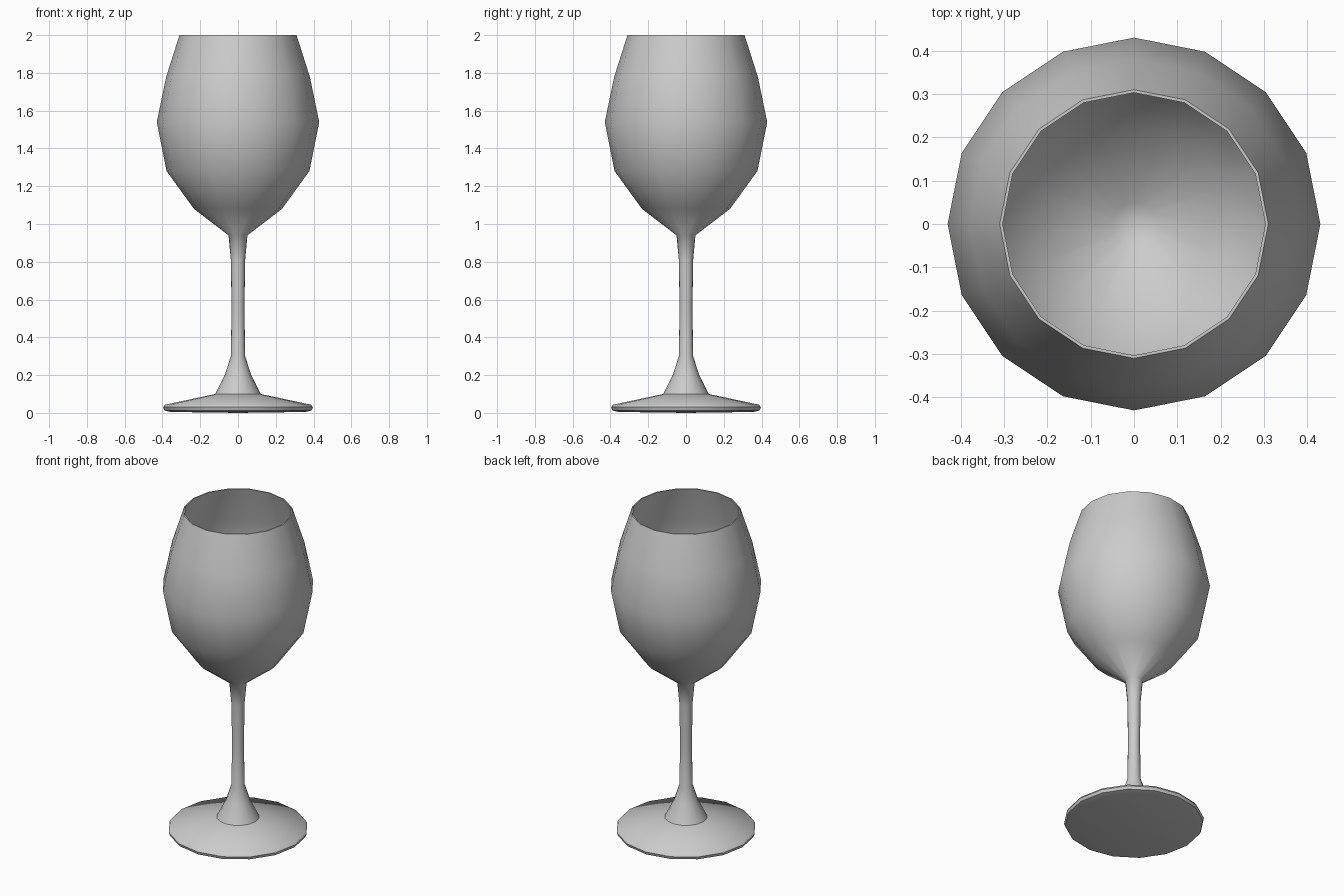
import bpy, bmesh, math

if "Cube" in bpy.data.objects:
    bpy.data.objects.remove(bpy.data.objects["Cube"])

SIDES = 16


def lathe(name, profile):
    """Revolve an (r, z) profile around z; r = 0 points become poles."""
    bm = bmesh.new()
    rings = []
    for r, z in profile:
        if r == 0:
            rings.append([bm.verts.new((0, 0, z))] * SIDES)
        else:
            angles = [2 * math.pi * i / SIDES for i in range(SIDES)]
            rings.append([bm.verts.new((r * math.cos(a), r * math.sin(a), z)) for a in angles])
    for low, high in zip(rings, rings[1:]):
        for i in range(SIDES):
            j = (i + 1) % SIDES
            corners = list(dict.fromkeys((low[i], low[j], high[j], high[i])))
            bm.faces.new(corners)
    bmesh.ops.recalc_face_normals(bm, faces=bm.faces)
    mesh = bpy.data.meshes.new(name)
    bm.to_mesh(mesh)
    bm.free()
    obj = bpy.data.objects.new(name, mesh)
    bpy.context.collection.objects.link(obj)
    bpy.context.view_layer.objects.active = obj
    obj.select_set(True)
    bpy.ops.object.shade_smooth_by_angle(angle=math.radians(50))
    obj.select_set(False)
    return obj


# foot, stem, outer bowl, rim, then down the inside of the bowl
foot = [(0, 0), (0.36, 0.005), (0.39, 0.013), (0.396, 0.03), (0.388, 0.043)]
stem = [(0.12, 0.1), (0.07, 0.2), (0.038, 0.3), (0.034, 0.55), (0.038, 0.81), (0.05, 0.94)]
bowl = [(0.233, 1.08), (0.378, 1.28), (0.43, 1.54), (0.38, 1.78), (0.31, 2.0)]
inside = [(0.303, 2.0), (0.372, 1.78), (0.421, 1.54), (0.37, 1.285), (0.228, 1.09), (0.05, 0.955), (0, 0.945)]

lathe("wine_glass", foot + stem + bowl + inside)
